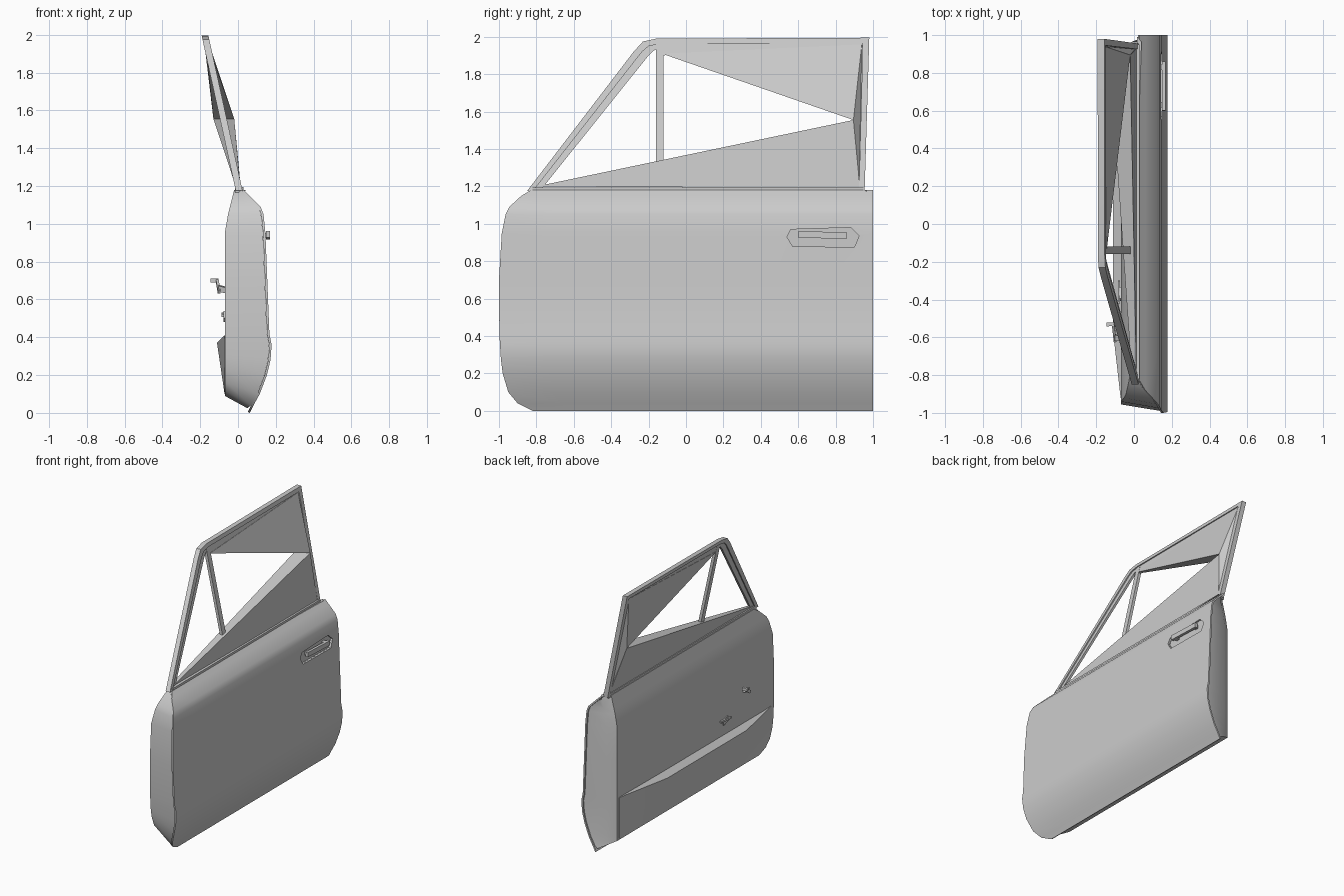
import bpy
import bmesh
import math
from mathutils import Vector

if "Cube" in bpy.data.objects:
    bpy.data.objects.remove(bpy.data.objects["Cube"])

grey = bpy.data.materials.new("primer_grey")
grey.use_nodes = True
grey.diffuse_color = (0.6, 0.6, 0.6, 1)
grey.node_tree.nodes["Principled BSDF"].inputs["Base Color"].default_value = (0.6, 0.6, 0.6, 1)


def finish(ob, angle=30):
    bpy.ops.object.select_all(action="DESELECT")
    ob.select_set(True)
    bpy.context.view_layer.objects.active = ob
    for mod in list(ob.modifiers):
        bpy.ops.object.modifier_apply(modifier=mod.name)
    bpy.ops.object.shade_smooth_by_angle(angle=math.radians(angle))


def make(name, verts, faces):
    bm = bmesh.new()
    vs = [bm.verts.new(v) for v in verts]
    for f in faces:
        bm.faces.new([vs[i] for i in f])
    bmesh.ops.recalc_face_normals(bm, faces=bm.faces)
    me = bpy.data.meshes.new(name)
    bm.to_mesh(me)
    bm.free()
    me.materials.append(grey)
    ob = bpy.data.objects.new(name, me)
    bpy.context.collection.objects.link(ob)
    return ob


def loft(name, rings, closed=True, caps=True):
    """Bridge a list of equally long point rows."""
    n = len(rings[0])
    verts = [p for r in rings for p in r]
    faces = []
    for i in range(len(rings) - 1):
        for j in range(n if closed else n - 1):
            k = (j + 1) % n
            faces.append((i * n + j, i * n + k, (i + 1) * n + k, (i + 1) * n + j))
    if caps:
        faces.append(tuple(range(n)))
        faces.append(tuple(range((len(rings) - 1) * n, len(rings) * n)))
    return make(name, verts, faces)


def prism(name, outline, x_of, half):
    """Side outline (y, z) given thickness across x."""
    return loft(name, [[(x_of(z) + s * half, y, z) for y, z in outline] for s in (-1, 1)])


def bar(name, a, b, width, depth):
    """Square bar between two points."""
    a, b = Vector(a), Vector(b)
    d = (b - a).normalized()
    u = d.cross(Vector((1, 0, 0))).normalized()
    w = d.cross(u)
    corners = [(-1, -1), (1, -1), (1, 1), (-1, 1)]
    ob = loft(name, [[p + u * width * i / 2 + w * depth * j / 2 for i, j in corners] for p in (a, b)])
    finish(ob)
    return ob


def lean(z):
    return 0.005 - 0.22 * (z - 1.18)


# Outer section from belt to sill: height, outer x, front edge y
section = [(1.18, .03, -.83), (1.15, .06, -.88), (1.09, .12, -.945), (1.05, .135, -.965),
           (.95, .145, -.985), (.7, .155, -1), (.42, .166, -.998), (.36, .178, -.995),
           (.28, .172, -.99), (.2, .153, -.98), (.1, .115, -.95), (.04, .082, -.9), (0, .062, -.82)]

# Outer skin
skin = loft("outer_skin", [[(x, y + (1 - y) * t / 8, z) for t in range(9)] for z, x, y in section],
            closed=False, caps=False)
solid = skin.modifiers.new("thickness", "SOLIDIFY")
solid.thickness = 0.012
solid.offset = -1 if skin.data.polygons[0].normal.x > 0 else 1

# Hollow-looking door body behind the skin
rings = []
for z, x, y in section:
    xi = -0.07 + 0.05 * max(0, (z - .98) / .2)
    zi = z if z > .36 else .09 + z * .75
    zo = max(z, .025)
    yi = min(y + .045, -.78)
    rings.append([(x - .013, y + .01, zo), (x - .013, .99, zo), (xi + .06, .965, (zo + zi) / 2),
                  (xi, .925, zi), (xi, yi, zi)])
body = loft("door_body", rings)

# Recess for the outside handle
recess = [(.54, .93), (.56, .97), (.88, .98), (.925, .935), (.9, .875), (.57, .88)]
cutter = prism("handle_cutter", recess, lambda z: .15, .022)
cutter.hide_render = True
for ob in (skin, body):
    cut = ob.modifiers.new("recess", "BOOLEAN")
    cut.operation = "DIFFERENCE"
    cut.solver = "EXACT"
    cut.object = cutter
    finish(ob)
bpy.data.objects.remove(cutter)

# Outside handle
bar("outer_handle", (.158, .6, .945), (.158, .86, .935), .035, .02)
for y in (.63, .83):
    bar("handle_post", (.128, y, .94), (.155, y + .001, .94), .025, .03)


# Window frame: a stout outer ring and a thinner inner channel
def ring(name, outer, inner, half):
    loops = [[(lean(z) + s * half, y, z) for y, z in loop]
             for s, loop in ((-1, outer), (1, outer), (1, inner), (-1, inner))]
    ob = loft(name, loops + [loops[0]], caps=False)
    bm = bmesh.new()
    bm.from_mesh(ob.data)
    bmesh.ops.remove_doubles(bm, verts=bm.verts, dist=1e-5)
    bmesh.ops.recalc_face_normals(bm, faces=bm.faces)
    bm.to_mesh(ob.data)
    bm.free()
    finish(ob)


outer = [(-.85, 1.175), (-.28, 1.92), (-.23, 1.975), (-.16, 1.99), (.98, 1.995), (.955, 1.175)]
middle = [(-.81, 1.185), (-.235, 1.92), (-.2, 1.95), (-.14, 1.962), (.945, 1.965), (.925, 1.185)]
inner = [(-.765, 1.195), (-.2, 1.9), (-.175, 1.925), (-.13, 1.945), (.935, 1.95), (.915, 1.195)]
ring("window_frame", outer, middle, .018)
ring("window_channel", middle, inner, .009)

# Belt strip below the window
bar("belt_strip", (.006, -.82, 1.18), (.006, .95, 1.18), .03, .045)


# Triangular window panels that spread apart at the rear
def wedge(name, a, b, apex):
    pts = []
    for s, tip_x in ((-1, -.13), (1, -.02)):
        pts += [(lean(z) + s * .012, y, z) for y, z in (a, b)] + [(tip_x, *apex)]
    finish(make(name, pts, [(0, 1, 2), (3, 4, 5), (0, 1, 4, 3), (1, 2, 5, 4), (2, 0, 3, 5)]), 20)


tip = (.895, 1.555)
wedge("lower_window_panel", (-.8, 1.2), (.93, 1.19), tip)
wedge("upper_window_panel", (-.13, 1.91), (.94, 1.96), tip)
wedge("rear_window_panel", (.925, 1.19), (.94, 1.96), tip)
prism("upper_channel_fill", [(-.14, 1.9), (-.14, 1.96), (.94, 1.965), (.94, 1.95)], lean, .01)

# Vent window divider
bar("vent_divider", (lean(1.22), -.14, 1.22), (lean(1.96), -.14, 1.96), .04, .022)

# Inner trim pocket along the lower panel
pocket = []
for y, out, top in ((.9, 0, .41), (.38, .04, .37), (-.57, .04, .37), (-.92, 0, .41)):
    low = .1 if y > -.9 else .24
    pocket.append([(-.06, y, low), (-.071, y, low), (-.071 - out, y, top), (-.06, y, .415)])
finish(loft("trim_pocket", pocket), 15)

# Window winder and inside latch lever
bar("winder_shaft", (-.065, -.6, .65), (-.105, -.602, .66), .03, .03)
bar("winder_arm", (-.1, -.62, .64), (-.11, -.53, .7), .022, .014)
bar("winder_knob", (-.105, -.53, .7), (-.145, -.532, .7), .02, .02)
bar("latch_plate", (-.071, -.34, .5), (-.071, -.4, .52), .04, .012)
bar("latch_lever", (-.08, -.3, .525), (-.08, -.42, .515), .014, .012)
